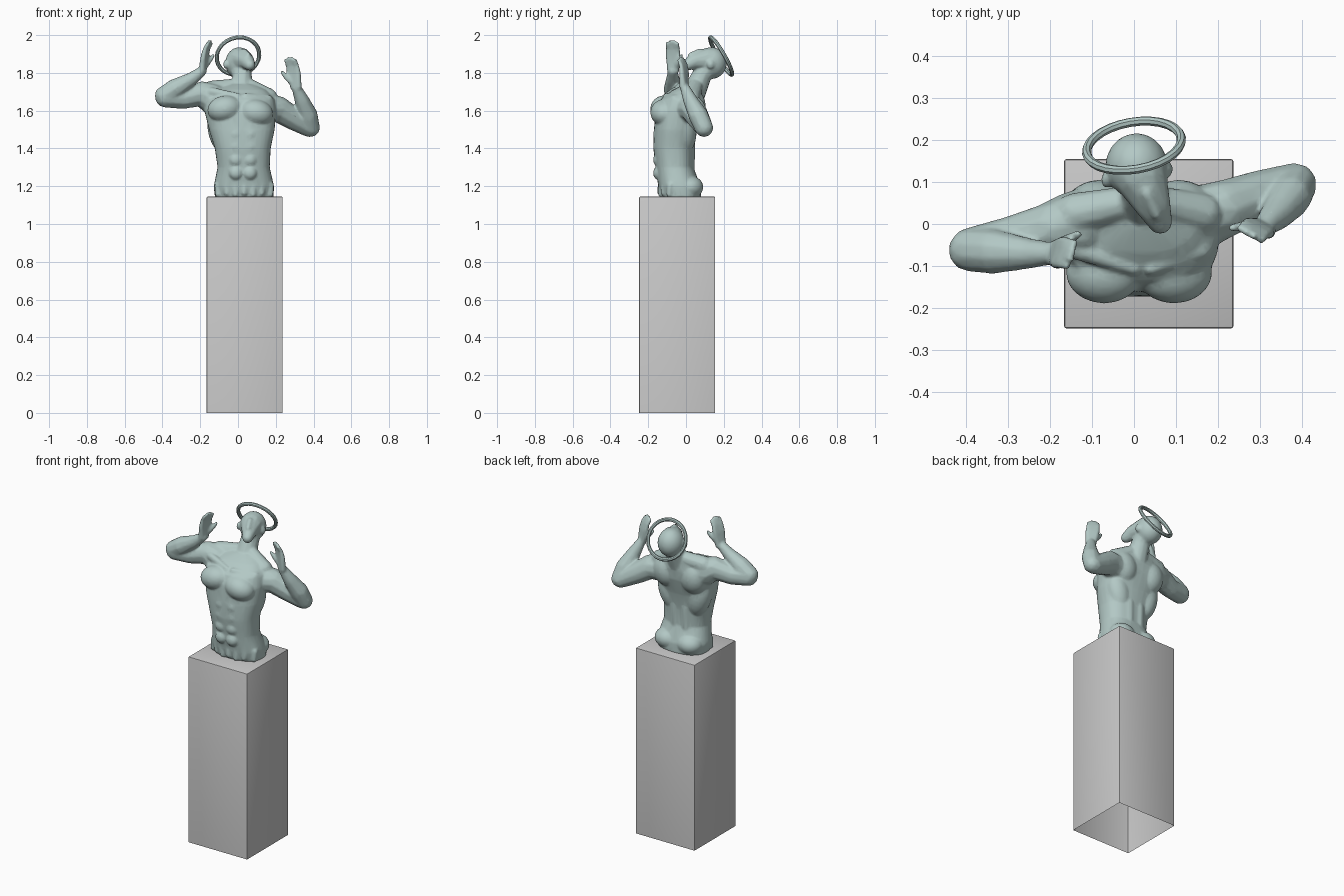
import bpy, bmesh, math
from mathutils import Vector, Matrix

cube = bpy.data.objects.get("Cube")
if cube:
    bpy.data.objects.remove(cube, do_unlink=True)


def material(name, rgb):
    m = bpy.data.materials.new(name)
    m.use_nodes = True
    m.diffuse_color = (*rgb, 1)
    m.node_tree.nodes["Principled BSDF"].inputs["Base Color"].default_value = (*rgb, 1)
    return m


def make_object(name, bm, mat):
    bmesh.ops.recalc_face_normals(bm, faces=bm.faces)
    mesh = bpy.data.meshes.new(name)
    bm.to_mesh(mesh)
    bm.free()
    mesh.materials.append(mat)
    ob = bpy.data.objects.new(name, mesh)
    bpy.context.collection.objects.link(ob)
    return ob


stone = material("pale green stone", (0.45, 0.58, 0.56))
grey = material("plinth grey", (0.58, 0.58, 0.58))

# Plinth, open underneath
bm = bmesh.new()
bmesh.ops.create_cube(bm, size=1, matrix=Matrix.Translation((0.035, -0.047, 0.5725))
                      @ Matrix.Diagonal((0.402, 0.402, 1.145, 1)))
base = [f for f in bm.faces if f.normal.z < -0.5]
bmesh.ops.delete(bm, geom=base, context="FACES")
edges = [e for e in bm.edges if not e.is_boundary]
bmesh.ops.bevel(bm, geom=edges, offset=0.005, segments=2, affect="EDGES", profile=0.5)
plinth = make_object("plinth", bm, grey)

# Body masses are gathered in one mesh, then fused
bm = bmesh.new()


def ball(center, size, tilt=0):
    bmesh.ops.create_icosphere(bm, subdivisions=3, radius=1, matrix=Matrix.Translation(center)
                               @ Matrix.Rotation(tilt, 4, "Y") @ Matrix.Diagonal((*size, 1)))


def limb(*joints):
    """Tapered capsules through joints given as x, y, z, radius."""
    for a, b in zip(joints, joints[1:]):
        part = bmesh.new()
        for x, y, z, r in (a, b):
            bmesh.ops.create_icosphere(part, subdivisions=2, radius=r,
                                       matrix=Matrix.Translation((x, y, z)))
        hull = bmesh.ops.convex_hull(part, input=part.verts)
        loose = {v for v in hull["geom_interior"] if isinstance(v, bmesh.types.BMVert)}
        bmesh.ops.delete(part, geom=list(loose), context="VERTS")
        temp = bpy.data.meshes.new("temp")
        part.to_mesh(temp)
        part.free()
        bm.from_mesh(temp)
        bpy.data.meshes.remove(temp)


def loft(sections, sides=32, power=0.85):
    rings = []
    for z, cx, cy, rx, ry in sections:
        ring = []
        for i in range(sides):
            c, s = math.cos(math.tau * i / sides), math.sin(math.tau * i / sides)
            ring.append(bm.verts.new((cx + rx * math.copysign(abs(c) ** power, c),
                                      cy + ry * math.copysign(abs(s) ** power, s), z)))
        rings.append(ring)
    for low, high in zip(rings, rings[1:]):
        for i in range(sides):
            j = (i + 1) % sides
            bm.faces.new((low[i], low[j], high[j], high[i]))
    bm.faces.new(rings[0][::-1])
    bm.faces.new(rings[-1])


# Torso
loft([(1.138, 0.033, -0.025, 0.155, 0.105), (1.20, 0.031, -0.035, 0.16, 0.112),
      (1.30, 0.030, -0.06, 0.138, 0.10), (1.40, 0.025, -0.065, 0.148, 0.108),
      (1.50, 0.02, -0.055, 0.174, 0.115), (1.60, 0.012, -0.035, 0.19, 0.125),
      (1.66, 0.01, -0.02, 0.185, 0.115), (1.71, 0.01, 0.01, 0.14, 0.08),
      (1.74, 0.02, 0.04, 0.07, 0.05)])

# Paired muscles on either side of the midline
for side in (-1, 1):
    mid = 0.012
    ball((mid + side * 0.083, -0.115, 1.60 - side * 0.01), (0.092, 0.074, 0.07), side * 0.2)
    ball((mid + side * 0.095, 0.03, 1.62), (0.085, 0.075, 0.1), side * 0.2)
    ball((mid + side * 0.10, -0.01, 1.49), (0.07, 0.066, 0.13), side * 0.25)
    limb((0.02 + side * 0.035, 0.01, 1.25, 0.035), (0.02 + side * 0.035, 0.01, 1.42, 0.04))
    ball((0.033 + side * 0.075, 0.022, 1.195), (0.078, 0.07, 0.06))
    for z in (1.27, 1.34, 1.41, 1.475):
        ball((0.026 + side * 0.037, -0.148, z), (0.036, 0.026, 0.036))
    limb((0.02 + side * 0.04, 0.05, 1.73, 0.04), (0.01 + side * 0.15, 0.025, 1.69 - side * 0.02, 0.05))
    limb((0.02 + side * 0.02, -0.105, 1.675, 0.018), (0.01 + side * 0.15, -0.06, 1.68 - side * 0.02, 0.025))

# Ragged folds along the hem
for i in range(7):
    x = -0.105 + i * 0.046
    y = -0.03 - 0.105 * math.sqrt(max(0, 1 - ((x - 0.033) / 0.165) ** 2))
    limb((x, y, 1.157 + 0.008 * (i % 2), 0.017), (x, y + 0.005, 1.205, 0.02))

# Neck and head, tipped back and turned
limb((0.02, 0.04, 1.69, 0.065), (0.022, 0.085, 1.79, 0.053), (0.01, 0.125, 1.84, 0.06))
ball((0.006, 0.138, 1.852), (0.074, 0.078, 0.084))
limb((0.012, 0.12, 1.87, 0.066), (0.045, 0.045, 1.862, 0.043), (0.062, 0.005, 1.842, 0.03))
limb((0.03, 0.075, 1.915, 0.016), (0.054, 0.022, 1.895, 0.013))
for ear_x, ear_y in ((-0.066, 0.105), (0.08, 0.13)):
    ball((ear_x, ear_y, 1.845), (0.012, 0.02, 0.024))

# Right arm, raised level
limb((-0.13, 0.0, 1.66, 0.085), (-0.19, -0.01, 1.69, 0.066), (-0.29, -0.035, 1.665, 0.056),
     (-0.385, -0.06, 1.67, 0.054))
limb((-0.39, -0.062, 1.68, 0.052), (-0.335, -0.065, 1.715, 0.054), (-0.25, -0.07, 1.765, 0.037),
     (-0.19, -0.07, 1.81, 0.026))
# Left arm, lowered
limb((0.14, 0.01, 1.61, 0.08), (0.21, 0.035, 1.61, 0.07), (0.29, 0.065, 1.56, 0.062),
     (0.375, 0.095, 1.51, 0.05))
limb((0.385, 0.095, 1.51, 0.05), (0.37, 0.065, 1.575, 0.053), (0.34, 0.025, 1.65, 0.04),
     (0.31, -0.005, 1.72, 0.026))


def hand(wrist, up, across, palm, length):
    """Palm, four fingers and a thumb; across points to the thumb side."""
    wrist, up, across, palm = Vector(wrist), Vector(up), Vector(across), Vector(palm)

    def at(u, a, p=0):
        return wrist + up * u * length + across * a + palm * p
    for k in range(4):
        a = (k - 1.5) * 0.017
        tip = 0.93 + 0.07 * (k in (1, 2))
        limb((*at(0.0, a * 0.6), 0.018), (*at(0.5, a), 0.015),
             (*at(0.75, a * 1.05, 0.004), 0.012), (*at(tip, a * 1.1, 0.016), 0.010))
    limb((*at(0.12, 0.015), 0.017), (*at(0.35, 0.042, 0.018), 0.013),
         (*at(0.52, 0.055, 0.028), 0.010))


hand((-0.188, -0.068, 1.81), (0.15, 0.0, 0.98), (0.3, 0.95, 0), (0.95, -0.3, 0), 0.16)
hand((0.307, -0.01, 1.725), (-0.15, 0.0, 0.98), (-0.88, 0.46, 0), (-0.46, -0.88, 0), 0.155)

# Fuse, soften and lighten the figure
figure = make_object("torso_figure", bm, stone)
remesh = figure.modifiers.new("Fuse", "REMESH")
remesh.mode = "VOXEL"
remesh.voxel_size = 0.0065
remesh.use_smooth_shade = True
soften = figure.modifiers.new("Soften", "SMOOTH")
soften.factor = 0.5
soften.iterations = 5
lighten = figure.modifiers.new("Lighten", "DECIMATE")
lighten.ratio = 0.25

# Halo ring behind the head
bpy.ops.mesh.primitive_torus_add(major_radius=0.114, minor_radius=0.011,
                                 major_segments=28, minor_segments=8, location=(0.0, 0.186, 1.889))
halo = bpy.context.object
halo.name = "halo_ring"
halo.rotation_euler = Vector((-0.15, 0.87, 0.5)).to_track_quat("Z", "Y").to_euler()
halo.data.materials.append(stone)

for ob in (plinth, halo):
    bpy.ops.object.select_all(action="DESELECT")
    ob.select_set(True)
    bpy.context.view_layer.objects.active = ob
    bpy.ops.object.shade_smooth_by_angle(angle=math.radians(40))
